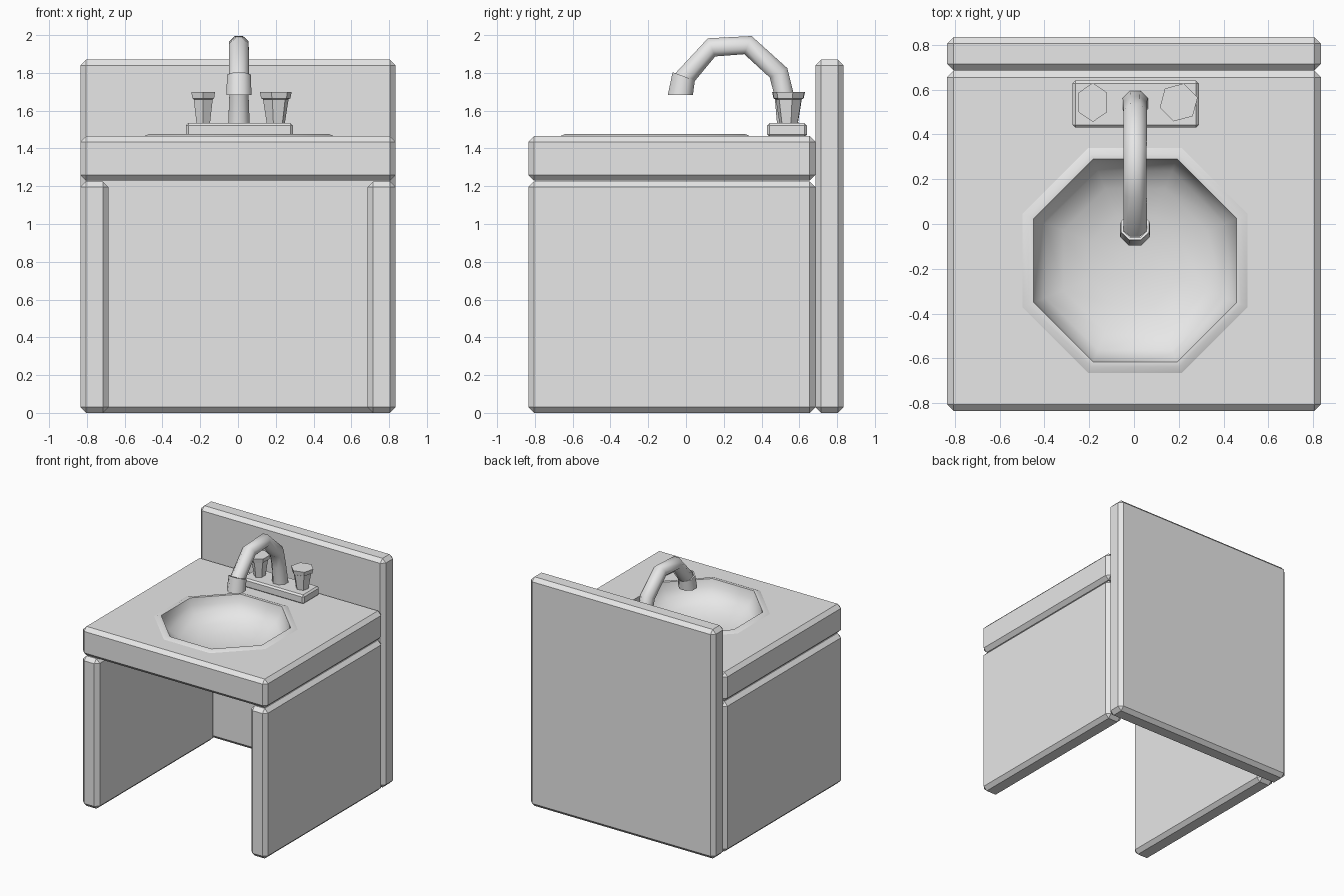
import bpy, bmesh, math
from mathutils import Vector, Matrix

cube = bpy.data.objects.get("Cube")
if cube:
    bpy.data.objects.remove(cube, do_unlink=True)

grey = bpy.data.materials.new("plain grey")
grey.use_nodes = True
grey.diffuse_color = (0.8, 0.8, 0.8, 1)
grey.node_tree.nodes["Principled BSDF"].inputs["Base Color"].default_value = (0.8, 0.8, 0.8, 1)


def finish(name, bm, smooth=None):
    bmesh.ops.recalc_face_normals(bm, faces=bm.faces)
    mesh = bpy.data.meshes.new(name)
    bm.to_mesh(mesh)
    bm.free()
    mesh.materials.append(grey)
    obj = bpy.data.objects.new(name, mesh)
    bpy.context.collection.objects.link(obj)
    bpy.ops.object.select_all(action='DESELECT')
    obj.select_set(True)
    bpy.context.view_layer.objects.active = obj
    if smooth:
        bpy.ops.object.shade_smooth_by_angle(angle=math.radians(smooth))
    return obj


def box(name, low, high, bevel):
    """Chamfered box between two corners."""
    low, high = Vector(low), Vector(high)
    bm = bmesh.new()
    bmesh.ops.create_cube(bm, size=1, matrix=Matrix.Translation((low + high) / 2)
                          @ Matrix.Diagonal((*(high - low), 1)))
    bmesh.ops.bevel(bm, geom=bm.edges[:], offset=bevel, segments=1, affect='EDGES')
    return finish(name, bm)


def loft(name, rings, sides, turn=0, stretch=1, start=True, end=True, smooth=None):
    """Skin over rings given as (x, y, z, radius, tilt about x in degrees)."""
    bm = bmesh.new()
    loops = []
    for x, y, z, radius, tilt in rings:
        spin = Matrix.Rotation(math.radians(tilt), 3, 'X')
        loop = []
        for i in range(sides):
            a = math.radians(turn) + math.tau * i / sides
            p = spin @ Vector((radius * stretch * math.cos(a), radius * math.sin(a), 0))
            loop.append(bm.verts.new(p + Vector((x, y, z))))
        loops.append(loop)
    for a, b in zip(loops, loops[1:]):
        for i in range(sides):
            j = (i + 1) % sides
            bm.faces.new((a[i], a[j], b[j], b[i]))
    if start:
        bm.faces.new(loops[0])
    if end:
        bm.faces.new(loops[-1])
    return finish(name, bm, smooth)


# Cabinet panels
box("back_panel", (-0.835, 0.685, 0), (0.835, 0.835, 1.87), 0.03)
for name, x in (("left_panel", 0.685), ("right_panel", -0.835)):
    box(name, (x, -0.835, 0), (x + 0.15, 0.685, 1.225), 0.03)

# Countertop with an octagonal recess
counter = box("countertop", (-0.835, -0.835, 1.23), (0.835, 0.685, 1.465), 0.03)
CX, CY = 0.005, -0.163
FLAT = 1 / math.cos(math.pi / 8)
cutter = loft("recess_cutter", [(CX, CY, z, 0.46 * FLAT, 0) for z in (1.25, 1.6)], 8, 22.5)
cutter.hide_render = True
cut = counter.modifiers.new("recess", 'BOOLEAN')
cut.operation = 'DIFFERENCE'
cut.solver = 'EXACT'
cut.object = cutter
bpy.context.view_layer.objects.active = counter
bpy.ops.object.modifier_apply(modifier=cut.name)
bpy.data.objects.remove(cutter, do_unlink=True)

# Basin: raised rim flowing into a rounded bowl
profile = [(0.505, 1.464), (0.475, 1.477), (0.453, 1.476), (0.44, 1.42), (0.40, 1.36),
           (0.32, 1.31), (0.2, 1.275), (0.07, 1.262)]
basin = loft("basin", [(CX, CY, z, r * FLAT, 0) for r, z in profile], 8, 22.5,
             start=False, smooth=50)
# The open shell must face up into the bowl
if basin.data.polygons[-1].normal.z < 0:
    basin.data.flip_normals()

# Tap base plate
box("tap_base", (-0.275, 0.43, 1.46), (0.29, 0.64, 1.535), 0.013)

# Spout: bent tube, tilts follow the path
loft("spout", [(0.005, 0.54, 1.52, 0.062, 0), (0.005, 0.52, 1.68, 0.055, 8),
               (0.005, 0.49, 1.80, 0.057, 28), (0.005, 0.328, 1.947, 0.056, 68),
               (0.005, 0.135, 1.935, 0.056, 112), (0.005, -0.015, 1.765, 0.057, 140)],
     8, 22.5, smooth=60)

# Nozzle: collar with a hollow mouth
loft("nozzle", [(0.005, -0.012, 1.782, 0.056, -20), (0.005, -0.012, 1.782, 0.068, -20),
                (0.005, -0.03, 1.683, 0.072, 0), (0.005, -0.03, 1.683, 0.06, 0),
                (0.005, -0.022, 1.73, 0.055, 0)],
     8, 22.5, start=False, smooth=50)

# Hexagonal tap handles
for name, x, turn, stretch in (("right_handle", -0.184, 30, 0.83), ("left_handle", 0.2, 15, 1)):
    loft(name, [(x, 0.543, z, r, 0) for z, r in
                ((1.53, 0.049), (1.66, 0.07), (1.665, 0.08), (1.70, 0.0875))],
         6, turn, stretch)
